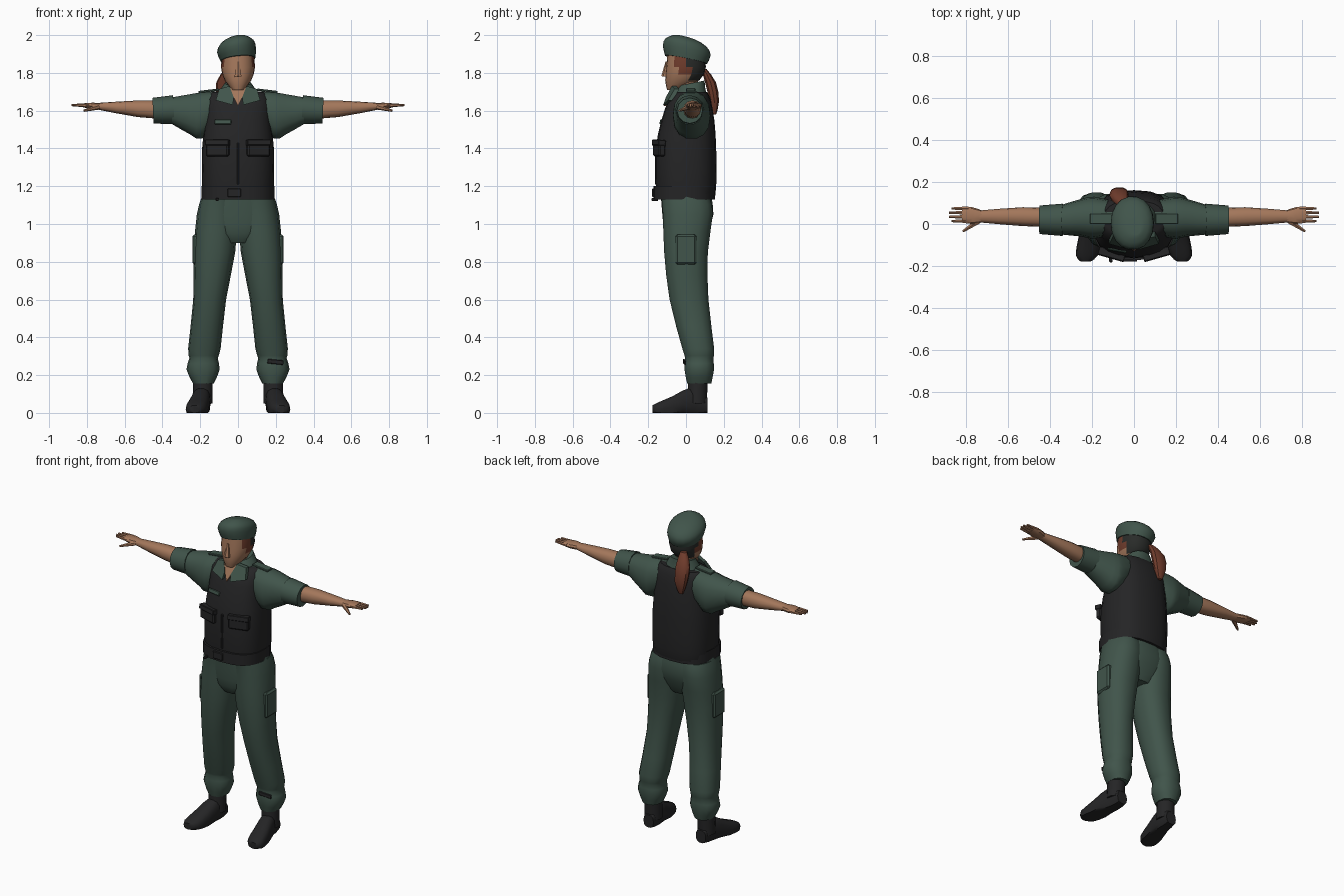
import bpy, bmesh
from math import cos, sin, pi, radians, copysign
from mathutils import Matrix, Euler, Vector

old = bpy.data.objects.get("Cube")
if old:
    bpy.data.objects.remove(old, do_unlink=True)


def material(name, rgb):
    mat = bpy.data.materials.new(name)
    mat.use_nodes = True
    mat.diffuse_color = (*rgb, 1)
    shader = mat.node_tree.nodes["Principled BSDF"]
    shader.inputs["Base Color"].default_value = (*rgb, 1)
    return mat


green = material("uniform green", (.052, .09, .07))
black = material("vest black", (.018, .018, .019))
skin = material("skin", (.37, .185, .105))
red_brown = material("red brown hair", (.16, .045, .025))
dark_hair = material("dark hair", (.022, .024, .022))


def finish(bm, name, materials, sharp_angle=40):
    """Turn the bmesh into an object, smooth apart from its sharp edges."""
    bmesh.ops.recalc_face_normals(bm, faces=bm.faces)
    mesh = bpy.data.meshes.new(name)
    bm.to_mesh(mesh)
    bm.free()
    for mat in materials:
        mesh.materials.append(mat)
    for polygon in mesh.polygons:
        polygon.use_smooth = True
    mesh.set_sharp_from_angle(angle=radians(sharp_angle))
    part = bpy.data.objects.new(name, mesh)
    bpy.context.collection.objects.link(part)
    return part


def pair(part):
    """Repeat a left part on the right side."""
    mirror = part.modifiers.new("mirror", "MIRROR")
    mirror.use_mirror_merge = False


def subdivide(rings):
    """Add a ring halfway between each two, on a smooth curve."""
    padded = [rings[0], *rings, rings[-1]]
    result = [rings[0]]
    for before, start, end, after in zip(padded, rings, rings[1:], padded[3:]):
        result.append([(9 * (s + e) - b - a) / 16
                       for b, s, e, a in zip(before, start, end, after)])
        result.append(end)
    return result


def rounded(value, power):
    return copysign(abs(value) ** (2 / power), value)


def loft(name, axis, rings, *materials, sides=14, power=2.3, warp=None, paint=None):
    """Skin rings of (position, two centre offsets, two radii) along an axis."""
    bm = bmesh.new()
    loops = []
    for position, centre_a, centre_b, radius_a, radius_b in subdivide(rings):
        loop = []
        for i in range(sides):
            turn = 2 * pi * i / sides
            point = [centre_a + radius_a * rounded(cos(turn), power),
                     centre_b + radius_b * rounded(sin(turn), power)]
            point.insert("xyz".index(axis), position)
            loop.append(bm.verts.new(warp(*point) if warp else point))
        loops.append(loop)
    for lower, upper in zip(loops, loops[1:]):
        for i in range(sides):
            bm.faces.new((lower[i - 1], lower[i], upper[i], upper[i - 1]))
    bm.faces.new(loops[0])
    bm.faces.new(loops[-1])
    if paint:
        for face in bm.faces:
            face.material_index = paint(face.calc_center_median())
    return finish(bm, name, materials)


def limb(name, start, end, start_radius, end_radius, mat, sides=12):
    """Straight tapered tube between two points."""
    start, end = Vector(start), Vector(end)
    along = end - start
    place = Matrix.Translation((start + end) / 2) @ along.to_track_quat("Z", "Y").to_matrix().to_4x4()
    bm = bmesh.new()
    bmesh.ops.create_cone(bm, cap_ends=True, segments=sides, radius1=start_radius,
                          radius2=end_radius, depth=along.length, matrix=place)
    return finish(bm, name, [mat])


def box(name, centre, size, mat, tilt=(0, 0, 0), bevel=.003):
    bm = bmesh.new()
    bmesh.ops.create_cube(bm, size=1, matrix=Matrix.Diagonal((*size, 1)))
    bmesh.ops.bevel(bm, geom=bm.edges[:], offset=bevel, segments=1, affect="EDGES")
    bm.transform(Matrix.Translation(centre) @ Euler(tilt).to_matrix().to_4x4())
    return finish(bm, name, [mat], sharp_angle=30)


def plate(name, outline, mat, depth=.025):
    """Flat outline thickened toward the back."""
    bm = bmesh.new()
    face = bm.faces.new([bm.verts.new(point) for point in outline])
    extruded = bmesh.ops.extrude_face_region(bm, geom=[face])["geom"]
    moved = [item for item in extruded if isinstance(item, bmesh.types.BMVert)]
    bmesh.ops.translate(bm, verts=moved, vec=(0, depth, 0))
    return finish(bm, name, [mat], sharp_angle=30)


# Vest with belt, zip and patch
loft("vest", "z", [(1.13, 0, 0, .18, .15), (1.2, 0, 0, .19, .16), (1.4, 0, 0, .19, .16),
                   (1.55, 0, .01, .175, .14), (1.66, 0, .02, .17, .11), (1.7, 0, .03, .14, .08)],
     black, sides=20, power=2.6)
loft("belt", "z", [(z, 0, -.01, .193, .163) for z in (1.13, 1.2)], black, sides=20, power=2.6)
box("belt_buckle", (-.02, -.173, 1.165), (.07, .012, .045), black)
box("belt_strap_end", (-.11, -.165, 1.13), (.016, .035, .016), black)
box("zip_strip", (0, -.157, 1.32), (.012, .014, .22), black)
box("name_patch", (-.08, -.127, 1.54), (.09, .009, .025), green, tilt=(-.24, 0, -.18))

# Vest pockets with flaps
pair(box("vest_pockets", (.107, -.142, 1.395), (.125, .036, .075), black,
         tilt=(0, 0, .28), bevel=.008))
pair(box("pocket_flaps", (.107, -.144, 1.43), (.13, .04, .03), black, tilt=(-.1, 0, .28)))


# Head: face at the front, tied-back hair behind
def head_colour(centre):
    if centre.z > 1.77 and centre.y > .015:
        return 2
    return 1 if centre.z > 1.81 and centre.y > -.05 else 0


limb("neck", (0, 0, 1.6), (0, .01, 1.8), .06, .055, skin)
loft("head", "z", [(1.71, 0, -.07, .03, .03), (1.76, 0, -.02, .07, .09), (1.83, 0, 0, .09, .105),
                   (1.93, 0, 0, .08, .095)],
     skin, red_brown, dark_hair, sides=20, power=2.2, paint=head_colour)
limb("nose", (0, -.11, 1.78), (0, -.1, 1.86), .021, .008, skin, sides=6)
loft("ponytail", "z", [(1.58, -.07, .15, .014, .01), (1.65, -.07, .15, .04, .026),
                       (1.75, -.07, .13, .045, .03), (1.82, -.05, .095, .02, .015)],
     red_brown, sides=10)

# Beret sagging toward the back and the right
loft("beret", "z", [(1.87, 0, 0, .092, .112), (1.92, -.008, .004, .103, .128),
                    (1.96, -.004, 0, .09, .11), (1.985, 0, -.01, .05, .06),
                    (1.99, .01, -.03, .02, .02)],
     green, sides=18, power=2.1, warp=lambda x, y, z: (x, y, z + x / 10 - y / 5))

# Open collar
loft("collar", "z", [(1.64, 0, .025, .125, .095), (1.69, 0, .02, .105, .085),
                     (1.74, 0, .03, .07, .07)],
     green, warp=lambda x, y, z: (x, y, z + y / 5))
plate("throat", [(0, -.119, 1.625), (.048, -.078, 1.72), (0, -.07, 1.735), (-.048, -.078, 1.72)],
      skin)
pair(plate("collar_flaps", [(.028, -.121, 1.63), (.118, -.095, 1.655), (.1, -.06, 1.715),
                            (.045, -.075, 1.73), (.022, -.107, 1.67)], green))

# Sleeves with rolled cuffs and shoulder tabs
pair(loft("sleeves", "x", [(.08, .03, 1.63, .075, .075), (.19, .03, 1.575, .1, .125),
                           (.25, .03, 1.58, .09, .11), (.35, .02, 1.6, .07, .072)], green))
pair(limb("rolled_cuffs", (.34, .02, 1.605), (.45, .02, 1.6), .077, .068, green))
pair(box("shoulder_tabs", (.155, .025, 1.705), (.11, .05, .012), green, tilt=(0, .12, 0)))

# Forearms and hands
pair(loft("forearms", "x", [(.4, .03, 1.605, .043, .047), (.53, .035, 1.61, .045, .044),
                            (.74, .036, 1.623, .028, .018)], skin, sides=12))
pair(loft("palms", "x", [(.72, .036, 1.622, .027, .019), (.77, .04, 1.625, .04, .018),
                         (.82, .045, 1.628, .038, .011)], skin, sides=10))
for finger in range(4):
    y = .014 + .02 * finger
    tip = .888 - .012 * abs(finger - 1.5)
    pair(limb(f"fingers_{finger}", (.79, y, 1.627), (tip, y, 1.63), .011, .006, skin, sides=6))
pair(limb("thumbs", (.74, .015, 1.62), (.815, -.035, 1.6), .015, .006, skin, sides=6))

# Trousers gathered above the boots
loft("trouser_seat", "z", [(.9, 0, 0, .09, .09), (.95, 0, 0, .17, .115), (1.05, 0, .01, .213, .137),
                           (1.15, 0, 0, .19, .135)], green, sides=18)
pair(loft("trouser_legs", "z", [(.155, .183, .07, .055, .065), (.23, .185, .07, .088, .08),
                                (.29, .182, .07, .075, .076), (.34, .178, .065, .086, .086),
                                (.6, .15, .016, .087, .105), (.85, .125, 0, .11, .118),
                                (1.05, .11, .01, .108, .135), (1.13, .1, 0, .097, .132)], green))
pair(box("thigh_pockets", (.224, 0, .865), (.036, .11, .16), green, bevel=.01))
box("ankle_patch", (.198, -.009, .27), (.085, .009, .024), black, tilt=(0, .1, .08))

# Boots with flat soles, toes turned out
pair(loft("boot_feet", "y", [(.115, .185, .04, .035, .04), (.04, .19, .06, .045, .08),
                             (-.07, .21, .03, .056, .06), (-.15, .225, .02, .052, .035),
                             (-.178, .23, .02, .025, .02)],
          black, power=2.6, warp=lambda x, y, z: (x, y, max(z, 0))))
pair(limb("boot_shafts", (.188, .058, .05), (.186, .064, .2), .054, .052, black))
